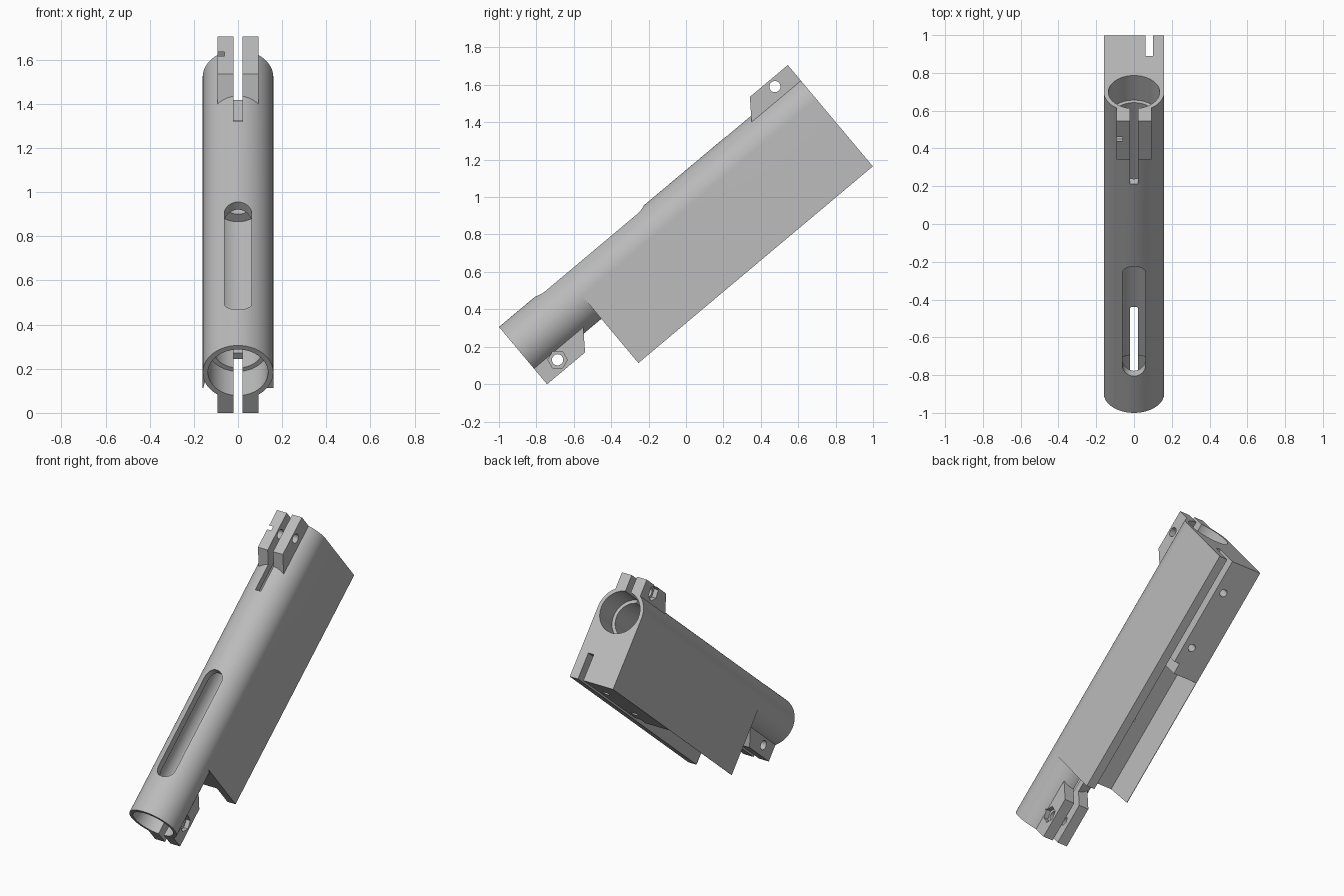
import bpy, bmesh, math
from mathutils import Matrix, Vector

cube = bpy.data.objects.get("Cube")
if cube:
    bpy.data.objects.remove(cube, do_unlink=True)

# Local frame while building: y runs along the tube, z is away from its axis
LENGTH, R, HALF = 2.083, 0.16, 0.16
BLOCK_START, BLOCK_BOTTOM, FLOOR = 0.447, -0.467, -0.295
GAP = 0.02


def prism(name, pts, axis, a, b):
    """Extrude a 2D outline along a local axis from a to b."""
    place = {
        "x": lambda p, d: (d, p[0], p[1]),
        "y": lambda p, d: (p[0], d, p[1]),
        "z": lambda p, d: (p[0], p[1], d),
    }[axis]
    bm = bmesh.new()
    face = bm.faces.new([bm.verts.new(place(p, a)) for p in pts])
    ext = bmesh.ops.extrude_face_region(bm, geom=[face])
    verts = [g for g in ext["geom"] if isinstance(g, bmesh.types.BMVert)]
    shift = Vector(place((0, 0), b - a))
    bmesh.ops.translate(bm, verts=verts, vec=shift)
    bmesh.ops.recalc_face_normals(bm, faces=bm.faces)
    mesh = bpy.data.meshes.new(name)
    bm.to_mesh(mesh)
    bm.free()
    obj = bpy.data.objects.new(name, mesh)
    bpy.context.collection.objects.link(obj)
    return obj


def arc(cx, cy, r, n, start=0.0, sweep=2 * math.pi, closed=True):
    steps = n if closed else n - 1
    return [(cx + r * math.cos(start + sweep * i / steps),
             cy + r * math.sin(start + sweep * i / steps)) for i in range(n)]


def rect(x0, x1, y0, y1):
    return [(x0, y0), (x1, y0), (x1, y1), (x0, y1)]


def combine(target, tool, operation):
    """Apply one boolean and discard the tool."""
    tool.hide_render = True
    mod = target.modifiers.new("boolean", "BOOLEAN")
    mod.operation, mod.object, mod.solver = operation, tool, "EXACT"
    graph = bpy.context.evaluated_depsgraph_get()
    mesh = bpy.data.meshes.new_from_object(target.evaluated_get(graph))
    target.modifiers.clear()
    target.data = mesh
    bpy.data.objects.remove(tool, do_unlink=True)


# Main housing: rounded top that runs down into a square block
outline = arc(0, 0, R, 33, 0, math.pi, closed=False)
outline += [(-HALF, BLOCK_BOTTOM), (HALF, BLOCK_BOTTOM)]
body = prism("clamp_housing", outline, "y", BLOCK_START, LENGTH)

# Bare tube at the front end
combine(body, prism("front_tube", arc(0, 0, R, 64), "y", 0, BLOCK_START), "UNION")

# Split clamp lugs: below at the front end, above at the back end
lug = [(0, 0.125), (0, 0.24), (0.265, 0.24), (0.345, 0.13), (0.345, 0.125)]
lower = [(u, -v) for u, v in lug]
upper = [(LENGTH - u, v) for u, v in lug]
for name, pts in (("lower_lug", lower), ("upper_lug", upper)):
    combine(body, prism(name, pts, "x", -0.092, 0.092), "UNION")

# Stepped bore: wide seats at both ends, a narrower middle and a stop ring
for r, a, b in ((0.136, -0.1, 0.17), (0.115, 0.1, 1.2),
                (0.07, 1.1, 1.4), (0.115, 1.3, 2.0), (0.136, 1.913, 2.2)):
    combine(body, prism("bore_cut", arc(0, 0, r, 64), "y", a, b), "DIFFERENCE")

# Clamp slits
combine(body, prism("lower_slit", rect(-0.1, 0.5, -0.26, -0.05), "x", -GAP, GAP), "DIFFERENCE")
combine(body, prism("upper_slit", rect(1.58, 2.2, 0.05, 0.3), "x", -GAP, GAP), "DIFFERENCE")

# Rounded viewing window along the top of the tube
w = 0.062
window = arc(0, 0.95, w, 17, 0, math.pi, closed=False)
window += arc(0, 0.315, w, 17, math.pi, math.pi, closed=False)
combine(body, prism("window_cut", window, "z", 0.03, 0.3), "DIFFERENCE")

# Clamp bolt holes, each with a hexagonal nut pocket on one side
for u, v, side in ((0.127, -0.176, 1), (LENGTH - 0.127, 0.196, -1)):
    combine(body, prism("bolt_hole", arc(u, v, 0.03, 24), "x", -0.3, 0.3), "DIFFERENCE")
    hexagon = arc(u, v, 0.052, 6, math.radians(20))
    combine(body, prism("nut_pocket", hexagon, "x", side * 0.062, side * 0.2), "DIFFERENCE")

# Underside: long slot, wide front recess with a sloping wall, end notch
combine(body, prism("long_slot", rect(0.06, 0.1, -0.6, FLOOR), "y", 1.0, 2.2), "DIFFERENCE")
recess = [(0.1, -0.6), (0.1, FLOOR), (-0.125, FLOOR),
          (-0.157, BLOCK_BOTTOM), (-0.157, -0.6)]
combine(body, prism("front_recess", recess, "y", 0.3, 1.3), "DIFFERENCE")
combine(body, prism("end_notch", rect(0.02, 0.1, -0.6, FLOOR), "y", 1.25, 1.37), "DIFFERENCE")

# Screw holes in the underside
for u in (0.9, 1.49, 1.88):
    combine(body, prism("screw_hole", arc(0, u, 0.024, 20), "z", -0.6, -0.2), "DIFFERENCE")

# Tilt the housing into its standing pose
pose = Matrix.Translation((0, -0.897, 0.183)) @ Matrix.Rotation(math.radians(40), 4, "X")
body.data.transform(pose)

# Single grey finish
grey = bpy.data.materials.new("plain_grey")
grey.use_nodes = True
colour = (0.5, 0.5, 0.5, 1.0)
grey.diffuse_color = colour
grey.node_tree.nodes["Principled BSDF"].inputs["Base Color"].default_value = colour
body.data.materials.clear()
body.data.materials.append(grey)

bpy.ops.object.select_all(action="DESELECT")
body.select_set(True)
bpy.context.view_layer.objects.active = body
bpy.ops.object.shade_smooth_by_angle(angle=math.radians(25))
